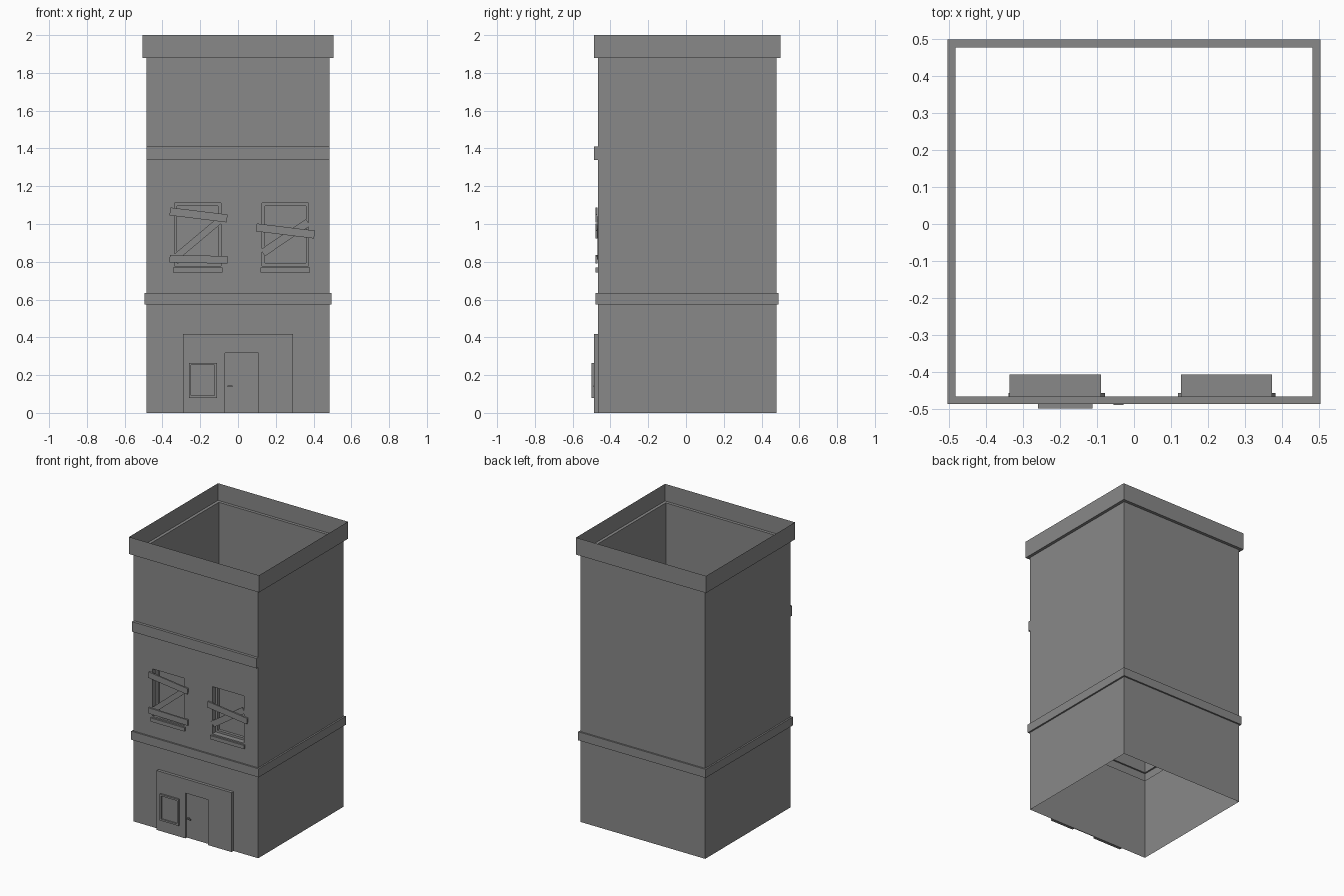
import bpy, bmesh, math
from mathutils import Matrix, Vector

cube = bpy.data.objects.get("Cube")
if cube:
    bpy.data.objects.remove(cube, do_unlink=True)

grey = bpy.data.materials.new("plain_grey")
grey.use_nodes = True
colour = (0.25, 0.25, 0.25, 1)
grey.diffuse_color = colour
grey.node_tree.nodes["Principled BSDF"].inputs["Base Color"].default_value = colour

WALL = -0.467          # y of the front wall
CENTRE_Y = 0.0055      # middle of the tower, front to back
WINDOWS = {"left": (0.127, 0.374), "right": (-0.337, -0.09)}
SILL_Z, HEAD_Z = 0.778, 1.11


def finish(bm, name):
    mesh = bpy.data.meshes.new(name)
    bm.to_mesh(mesh)
    bm.free()
    mesh.materials.append(grey)
    obj = bpy.data.objects.new(name, mesh)
    bpy.context.collection.objects.link(obj)
    return obj


def box(name, x, y, z, angle=0):
    """Box from ranges, optionally turned in the plane of the facade."""
    bm = bmesh.new()
    bmesh.ops.create_cube(bm, size=1)
    size = [r[1] - r[0] for r in (x, y, z)]
    mid = [(r[0] + r[1]) / 2 for r in (x, y, z)]
    bm.transform(Matrix.Translation(mid) @ Matrix.Rotation(math.radians(-angle), 4, 'Y')
                 @ Matrix.Diagonal((*size, 1)))
    return finish(bm, name)


def outline_prism(name, points, y0, y1):
    """Outline in x and z, pushed from y0 forward to y1."""
    bm = bmesh.new()
    face = bm.faces.new([bm.verts.new((x, y0, z)) for x, z in points])
    out = bmesh.ops.extrude_face_region(bm, geom=[face])["geom"]
    for v in out:
        if isinstance(v, bmesh.types.BMVert):
            v.co.y = y1
    if face.is_valid and len(bm.faces) == len(points) + 1:
        bm.faces.new([v for v in bm.verts if abs(v.co.y - y0) < 1e-6][::-1])
    bmesh.ops.recalc_face_normals(bm, faces=bm.faces)
    return finish(bm, name)


def frame(name, x, z, y, width):
    """Rectangular ring with square section."""
    bm = bmesh.new()
    rings = []
    for inset, depth in ((0, y[0]), (0, y[1]), (width, y[1]), (width, y[0])):
        a, b, c, d = x[0] + inset, x[1] - inset, z[0] + inset, z[1] - inset
        rings.append([bm.verts.new((px, depth, pz))
                      for px, pz in ((a, c), (b, c), (b, d), (a, d))])
    for k in range(4):
        r, s = rings[k], rings[(k + 1) % 4]
        for i in range(4):
            j = (i + 1) % 4
            bm.faces.new((r[i], r[j], s[j], s[i]))
    bmesh.ops.recalc_face_normals(bm, faces=bm.faces)
    return finish(bm, name)


# Tower: open shell with a stepped belt and cornice
bm = bmesh.new()
profile = [(0, 0), (0, 0.575), (0.011, 0.575), (0.011, 0.635), (0, 0.635),
           (0, 1.88), (0.021, 1.88), (0.021, 2)]
rings = []
for out, z in profile:
    hx, hy = 0.484 + out, 0.4725 + out
    rings.append([bm.verts.new((sx * hx, CENTRE_Y + sy * hy, z))
                  for sx, sy in ((-1, -1), (1, -1), (1, 1), (-1, 1))])
for r, s in zip(rings, rings[1:]):
    for i in range(4):
        j = (i + 1) % 4
        bm.faces.new((r[i], r[j], s[j], s[i]))

# Window openings cut in the front wall
def facade():
    return [f for f in bm.faces
            if f.normal.y < -0.9 and 0.64 < f.calc_center_median().z < 1.88]

bm.normal_update()
cuts = [((0, 0, z), (0, 0, 1)) for z in (SILL_Z, HEAD_Z)]
cuts += [((x, 0, 0), (1, 0, 0)) for span in WINDOWS.values() for x in span]
for point, normal in cuts:
    faces = facade()
    geom = faces + list({e for f in faces for e in f.edges}) \
        + list({v for f in faces for v in f.verts})
    bmesh.ops.bisect_plane(bm, geom=geom, plane_co=Vector(point), plane_no=Vector(normal))
    bm.normal_update()
holes = []
for f in facade():
    c = f.calc_center_median()
    if SILL_Z < c.z < HEAD_Z and any(a < c.x < b for a, b in WINDOWS.values()):
        holes.append(f)
bmesh.ops.delete(bm, geom=holes, context='FACES')
finish(bm, "tower_shell")

# Upper band across the front
box("upper_band", (-0.484, 0.484), (-0.486, WALL), (1.34, 1.41))

# Windows: recess, frame and sill
for side, (a, b) in WINDOWS.items():
    bm = bmesh.new()
    bmesh.ops.create_cube(bm, size=1)
    depth = 0.059
    bm.transform(Matrix.Translation(((a + b) / 2, WALL + depth / 2, (SILL_Z + HEAD_Z) / 2))
                 @ Matrix.Diagonal((b - a, depth, HEAD_Z - SILL_Z, 1)))
    bm.normal_update()
    bmesh.ops.delete(bm, geom=[f for f in bm.faces if f.normal.y < -0.9], context='FACES')
    bmesh.ops.reverse_faces(bm, faces=bm.faces)
    finish(bm, side + "_window_recess")
    frame(side + "_window_frame", (a, b), (SILL_Z, HEAD_Z), (-0.41, -0.43), 0.015)
    box(side + "_window_sill", (a - 0.008, b + 0.008), (-0.479, WALL), (0.743, 0.769))


# Boards nailed over the windows
def board(name, x, z, length, width, angle, y):
    box(name, (x - length / 2, x + length / 2), y, (z - width / 2, z + width / 2), angle)

FRONT, BEHIND = (-0.479, -0.468), (-0.468, -0.458)
board("right_window_top_board", -0.209, 1.048, 0.305, 0.042, -7, FRONT)
board("right_window_bottom_board", -0.209, 0.813, 0.305, 0.04, -1, FRONT)
board("right_window_diagonal_board", -0.209, 0.925, 0.31, 0.036, 40, BEHIND)
board("left_window_cross_board", 0.251, 0.963, 0.31, 0.042, -7, FRONT)
board("left_window_diagonal_board", 0.251, 0.928, 0.29, 0.042, 34, BEHIND)

# Entrance surround with a doorway, leaving the door set back
outline_prism("entrance_surround",
              [(-0.29, 0), (-0.068, 0), (-0.068, 0.318), (0.108, 0.318),
               (0.108, 0), (0.292, 0), (0.292, 0.417), (-0.29, 0.417)],
              WALL, -0.488)
box("door", (-0.068, 0.108), (-0.472, WALL), (0, 0.318))
box("door_handle", (-0.056, -0.028), (-0.49, -0.484), (0.136, 0.144))
box("door_handle_stem", (-0.056, -0.048), (-0.485, -0.472), (0.136, 0.144))

# Notice case beside the door
frame("notice_frame", (-0.26, -0.112), (0.08, 0.265), (-0.488, -0.5), 0.012)
box("notice_panel", (-0.249, -0.123), (-0.491, -0.488), (0.091, 0.254))
